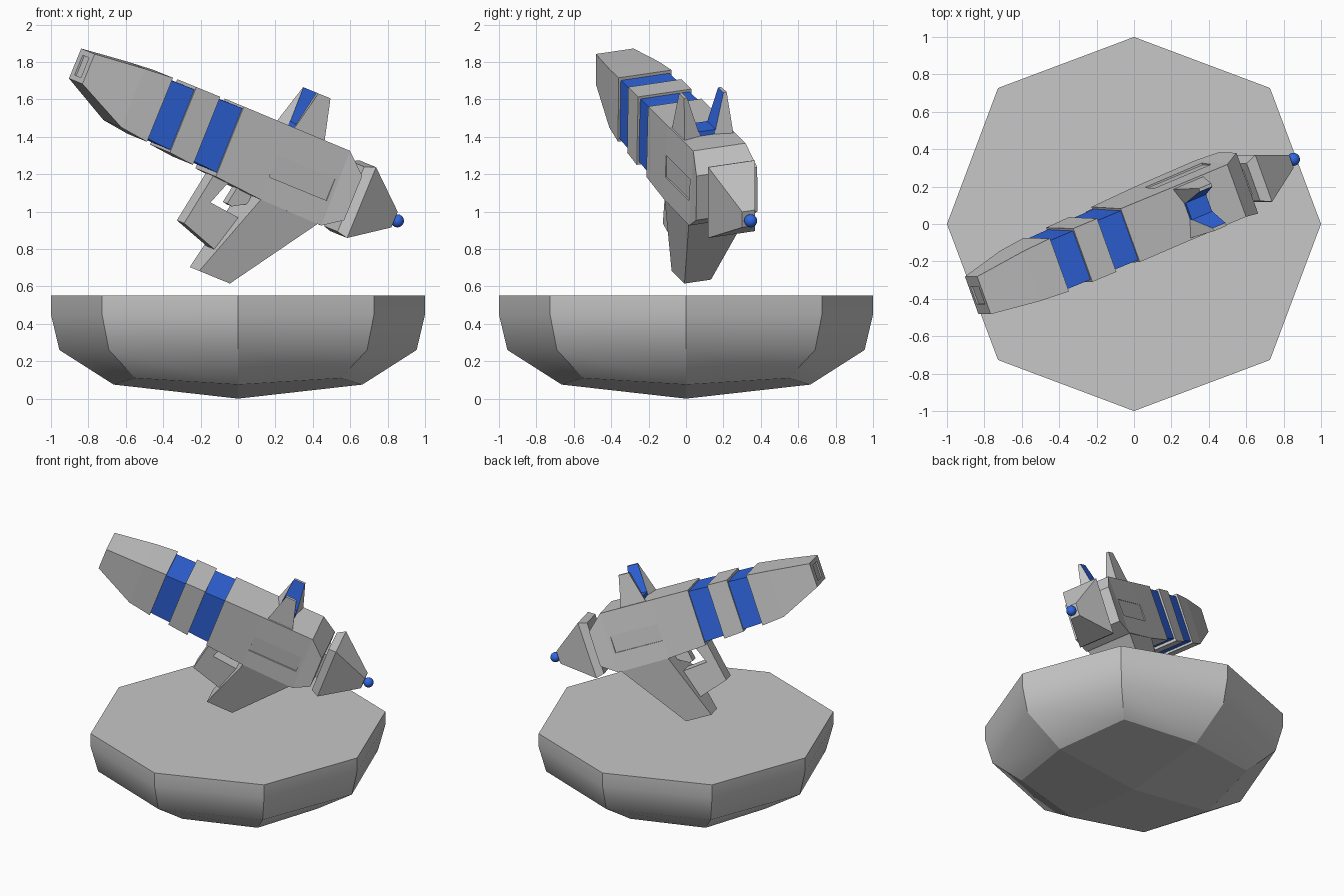
import bpy, bmesh, math
from mathutils import Matrix

if "Cube" in bpy.data.objects:
    bpy.data.objects.remove(bpy.data.objects["Cube"])


def material(name, rgb):
    m = bpy.data.materials.new(name)
    m.diffuse_color = (*rgb, 1)
    m.use_nodes = True
    m.node_tree.nodes["Principled BSDF"].inputs["Base Color"].default_value = m.diffuse_color
    return m


GREY = material("stone grey", (0.57, 0.57, 0.57))
BLUE = material("deep blue", (0.03, 0.137, 0.76))

# Pose of the tilted blaster: local x runs to the rear, y sideways, z up
POSE = (Matrix.Translation((0, 0, 1.3)) @ Matrix.Rotation(math.radians(22.3), 4, 'Y')
        @ Matrix.Rotation(math.radians(21.2), 4, 'Z') @ Matrix.Translation((0, -0.011, 0)))


def loft(name, rings, mats=(GREY,), pose=POSE):
    """Closed solid through rings that all have the same number of points."""
    bm = bmesh.new()
    loops = [[bm.verts.new(p) for p in ring] for ring in rings]
    n = len(loops[0])
    for lo, hi in zip(loops, loops[1:]):
        for i in range(n):
            bm.faces.new((lo[i], lo[(i + 1) % n], hi[(i + 1) % n], hi[i]))
    bm.faces.new(loops[0])
    bm.faces.new(loops[-1])
    bmesh.ops.recalc_face_normals(bm, faces=bm.faces)
    me = bpy.data.meshes.new(name)
    bm.to_mesh(me)
    bm.free()
    for m in mats:
        me.materials.append(m)
    ob = bpy.data.objects.new(name, me)
    bpy.context.collection.objects.link(ob)
    ob.matrix_world = pose
    return ob


def cross(a, low, high, wl, wh):
    """Cross-section across the long axis: bottom/top height, bottom/top half width."""
    return [(a, -wl, low), (a, wl, low), (a, wh, high), (a, -wh, high)]


def level(c, a0, a1, w):
    """Horizontal rectangle at height c."""
    return [(a0, -w, c), (a1, -w, c), (a1, w, c), (a0, w, c)]


def plate(name, outline, w, mats=(GREY,)):
    """Side outline (x, z) given a half thickness w."""
    return loft(name, [[(a, s * w, c) for a, c in outline] for s in (-1, 1)], mats)


def cut(ob, rings):
    """Recess cut into a part."""
    cutter = loft("cutter", rings, ())
    cutter.hide_render = True
    mod = ob.modifiers.new("recess", 'BOOLEAN')
    mod.operation, mod.solver, mod.object = 'DIFFERENCE', 'EXACT', cutter
    bpy.context.view_layer.update()
    bpy.context.view_layer.objects.active = ob
    bpy.ops.object.modifier_apply(modifier=mod.name)
    bpy.data.objects.remove(cutter)


# Barrel with recessed muzzle
barrel = loft("barrel", [cross(-1.027, .038, .211, .108, .108),
                         cross(-.74, -.098, .24, .142, .142),
                         cross(-.577, -.117, .252, .155, .152)])
cut(barrel, [cross(-1.1, .067, .18, .05, .05), cross(-1.017, .067, .18, .05, .05)])

# Blue core showing between the grey rings
loft("blue_core", [cross(-.60, -.10, .235, .145, .139),
                   cross(-.10, -.13, .243, .152, .141)], (BLUE,))
loft("middle_ring", [cross(-.433, -.124, .254, .158, .153),
                     cross(-.285, -.138, .254, .161, .153)])

# Main frame with sloped rear and recessed side panels
frame = loft("frame", [cross(-.139, -.150, .254, .163, .153),
                       cross(.14, -.172, .252, .170, .151),
                       cross(.522, -.178, .250, .174, .150),
                       cross(.632, -.105, .150, .176, .174)])
for s in (-1, 1):
    cut(frame, [[(.145, s * y, -.043), (.50, s * y, -.043), (.50, s * y, .08), (.145, s * y, .08)]
                for y in (.156, .25)])

# Grip, trigger guard and trigger
loft("grip", [level(-.165, .15, .51, .170), level(-.650, .012, .202, .076)])
plate("trigger_guard", [(-.11, -.13), (-.165, -.445), (.05, -.512), (.14, -.46),
                        (.14, -.31), (-.07, -.288), (-.01, -.13)], .058)
plate("trigger", [(.05, -.15), (.03, -.26), (.06, -.265), (.14, -.22), (.14, -.15)], .035)

# Tail block, small neck and ball
loft("tail", [cross(.648, -.175, .20, .108, .108),
              cross(.702, -.187, .222, .134, .134),
              cross(.952, -.045, .045, .036, .036)])
plate("tail_neck", [(.58, -.09), (.66, -.09), (.66, .12), (.58, .12)], .07)
bm = bmesh.new()
bmesh.ops.create_uvsphere(bm, u_segments=20, v_segments=12, radius=.035,
                          matrix=Matrix.Translation((.984, 0, 0)))
me = bpy.data.meshes.new("tail_ball")
bm.to_mesh(me)
bm.free()
me.materials.append(BLUE)
me.shade_smooth()
ball = bpy.data.objects.new("tail_ball", me)
bpy.context.collection.objects.link(ball)
ball.matrix_world = POSE

# Rear sight: two leaning fins, blue on the inside, and a blue floor
for s, side in ((-1, "near"), (1, "far")):
    base = [(.18, s * .140, .245), (.37, s * .140, .245),
            (.345, s * .04, .245), (.215, s * .04, .245)]
    top = [(.24, s * .122, .47), (.315, s * .122, .47), (.315, s * .104, .47), (.235, s * .104, .47)]
    fin = loft("sight_fin_" + side, [base, top], (GREY, BLUE))
    for f in fin.data.polygons:
        if f.normal.y * s < -.7:
            f.material_index = 1
loft("sight_floor", [level(.245, .215, .345, .05), level(.275, .215, .34, .05)], (BLUE,))

# Faceted bowl base: eight-sided rings (axis radius, diagonal x/y, axis z, diagonal z)
bm = bmesh.new()
rings = []
for r, d, zr, zd in ((1, .727, .55, .55), (1, .727, .45, .45),
                     (.955, .69, .26, .26), (.665, .55, .075, .11)):
    ring = []
    for i in range(8):
        t = i * math.pi / 4
        rad, z = (d * math.sqrt(2), zd) if i % 2 else (r, zr)
        ring.append(bm.verts.new((rad * math.cos(t), rad * math.sin(t), z)))
    rings.append(ring)
for hi, lo in zip(rings, rings[1:]):
    for i in range(8):
        bm.faces.new((hi[i], lo[i], lo[(i + 1) % 8], hi[(i + 1) % 8])).smooth = True
bm.faces.new(rings[0])
pole = bm.verts.new((0, 0, 0))
for i in range(0, 8, 2):
    bm.faces.new((pole, rings[-1][i], rings[-1][i + 1], rings[-1][(i + 2) % 8]))
bmesh.ops.recalc_face_normals(bm, faces=bm.faces)
# Corner edges, the top rim and the underside are sharp; walls curve only downwards
inner = set(rings[1]) | set(rings[2])
for e in bm.edges:
    same_ring = any(set(e.verts) <= set(r) for r in (rings[1], rings[2]))
    e.smooth = same_ring
me = bpy.data.meshes.new("base_bowl")
bm.to_mesh(me)
bm.free()
me.materials.append(GREY)
bpy.context.collection.objects.link(bpy.data.objects.new("base_bowl", me))
